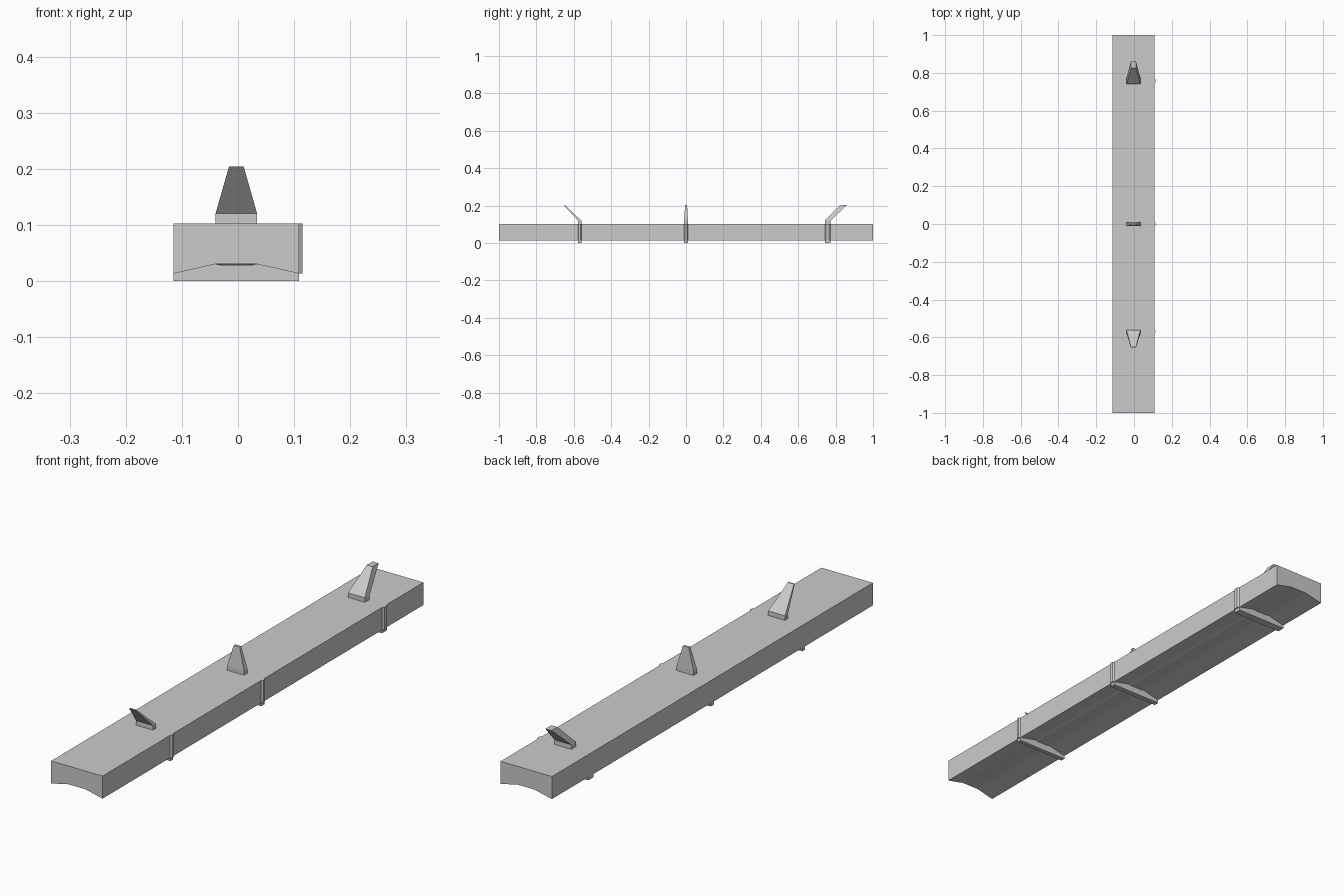
import bpy, bmesh

cube = bpy.data.objects.get("Cube")
if cube:
    bpy.data.objects.remove(cube, do_unlink=True)

grey = bpy.data.materials.new("plain_grey")
grey.use_nodes = True
grey.diffuse_color = (0.6, 0.6, 0.6, 1)
grey.node_tree.nodes["Principled BSDF"].inputs["Base Color"].default_value = (0.6, 0.6, 0.6, 1)

LEFT, RIGHT, MID = 0.109, -0.115, -0.003
BOTTOM, TOP, ARCH = 0.013, 0.102, 0.030


def loft(name, rings):
    """Join matching rings of points into one closed solid."""
    bm = bmesh.new()
    loops = [[bm.verts.new(p) for p in ring] for ring in rings]
    for a, b in zip(loops, loops[1:]):
        for i in range(len(a)):
            j = (i + 1) % len(a)
            bm.faces.new((a[i], a[j], b[j], b[i]))
    bm.faces.new(loops[0])
    bm.faces.new(loops[-1])
    bmesh.ops.recalc_face_normals(bm, faces=bm.faces)
    mesh = bpy.data.meshes.new(name)
    bm.to_mesh(mesh)
    bm.free()
    mesh.materials.append(grey)
    obj = bpy.data.objects.new(name, mesh)
    bpy.context.collection.objects.link(obj)


def arch(dip=0):
    """Shallow underside arch, from right to left."""
    return [(RIGHT, BOTTOM), (-0.04, ARCH), (-0.028, ARCH - dip),
            (0.022, ARCH - dip), (0.034, ARCH), (LEFT, BOTTOM)]


def rect(half, y0, y1, z):
    return [(MID - half, y0, z), (MID + half, y0, z), (MID + half, y1, z), (MID - half, y1, z)]


# Long beam with an arched underside
loft("beam", [[(x, y, z) for x, z in arch(dip) + [(LEFT, TOP), (RIGHT, TOP)]]
              for y, dip in ((-1, 0), (-0.56, 0.003), (0.76, 0.003), (1, 0))])

# Each clip: name, base front and back, tip front and back
clips = [("front", -0.578, -0.56, -0.655, -0.65),
         ("middle", -0.011, 0.010, -0.004, 0.006),
         ("rear", 0.742, 0.772, 0.825, 0.862)]

for name, y0, y1, t0, t1 in clips:
    # Fin: upright foot, then a tapering blade
    loft(name + "_fin", [rect(0.037, y0, y1, TOP - 0.01), rect(0.037, y0, y1, 0.12),
                         rect(0.013, t0, t1, 0.204)])
    # Rib filling the arch down to a flat base
    section = arch() + [(LEFT, 0), (RIGHT, 0)]
    loft(name + "_rib", [[(x, y, z) for x, z in section] for y in (y0, y1)])
    # Side strip with chamfered edges, on the left side only
    c = (y1 - y0) * 0.25
    plan = [(LEFT - 0.005, y0), (LEFT, y0), (0.115, y0 + c),
            (0.115, y1 - c), (LEFT, y1), (LEFT - 0.005, y1)]
    loft(name + "_side_strip", [[(x, y, z) for x, y in plan] for z in (BOTTOM, TOP)])
